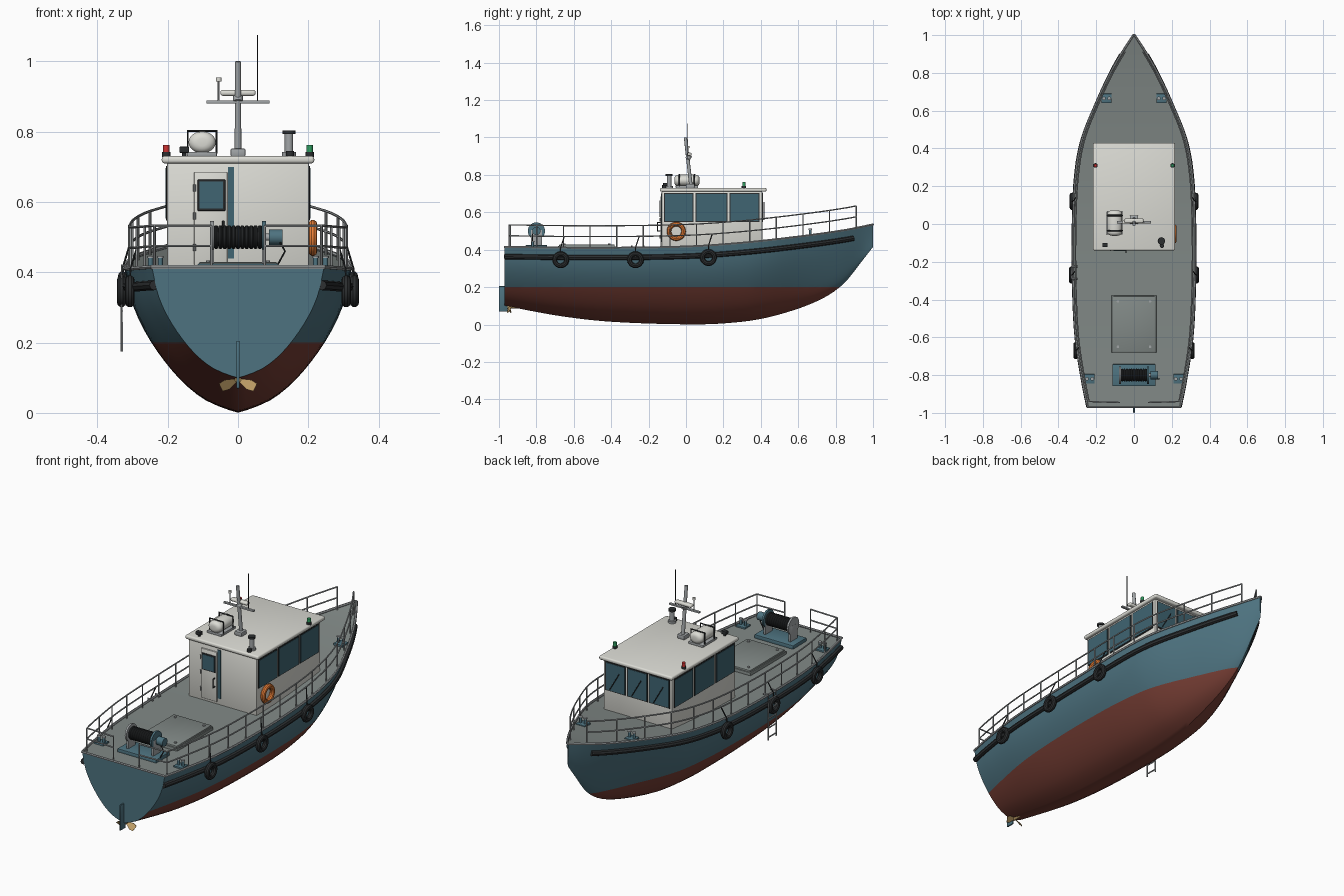
import bpy, bmesh, math
from mathutils import Vector

if "Cube" in bpy.data.objects:
    bpy.data.objects.remove(bpy.data.objects["Cube"])

def mat(name, r, g, b):
    m = bpy.data.materials.new(name); m.diffuse_color = (r, g, b, 1); return m
TEAL = mat("teal", .075, .17, .215); RED = mat("antifoul", .19, .05, .036); DECK = mat("deck", .22, .25, .24)
CREAM = mat("cream", .72, .72, .67); GLASS = mat("glass", .05, .13, .17); BLACK = mat("rubber", .025, .028, .03)
STEEL = mat("steel", .36, .38, .39); ORANGE = mat("orange", .85, .22, .04); BRASS = mat("brass", .55, .36, .14)
PORT = mat("port_red", .6, .03, .03); STBD = mat("starboard_green", .03, .35, .12)

# ---------- helpers ----------
def interp(tab, v):
    v = max(tab[0][0], min(tab[-1][0], v))
    def slope(i):
        a, b = tab[max(i - 1, 0)], tab[min(i + 1, len(tab) - 1)]
        return (b[1] - a[1]) / (b[0] - a[0])
    for i in range(len(tab) - 1):
        (x0, y0), (x1, y1) = tab[i], tab[i + 1]
        if v <= x1:
            h = x1 - x0; t = (v - x0) / h
            return (y0 * (1 + 2 * t) * (1 - t) ** 2 + slope(i) * h * t * (1 - t) ** 2
                    + y1 * t * t * (3 - 2 * t) + slope(i + 1) * h * t * t * (t - 1))

def finish(name, bm, *mats, smooth=True):
    bmesh.ops.recalc_face_normals(bm, faces=bm.faces)
    me = bpy.data.meshes.new(name); bm.to_mesh(me); bm.free()
    o = bpy.data.objects.new(name, me); bpy.context.collection.objects.link(o)
    for m in mats: me.materials.append(m)
    if smooth:
        bpy.ops.object.select_all(action='DESELECT')
        o.select_set(True); bpy.context.view_layer.objects.active = o
        bpy.ops.object.shade_smooth_by_angle(angle=math.radians(35))
    return o

def box(name, x0, x1, y0, y1, z0, z1, m, bevel=0, seg=2):
    bm = bmesh.new(); bmesh.ops.create_cube(bm, size=1)
    for v in bm.verts:
        v.co = ((x0 + x1) / 2 + v.co.x * (x1 - x0), (y0 + y1) / 2 + v.co.y * (y1 - y0), (z0 + z1) / 2 + v.co.z * (z1 - z0))
    if bevel:
        bmesh.ops.bevel(bm, geom=bm.edges[:], offset=bevel, segments=seg, affect='EDGES', profile=.5)
    return finish(name, bm, m, smooth=bool(bevel))

def cyl(name, p0, p1, r, m, n=16, r2=None):
    p0, p1 = Vector(p0), Vector(p1); d = p1 - p0
    bm = bmesh.new()
    bmesh.ops.create_cone(bm, cap_ends=True, segments=n, radius1=r, radius2=r if r2 is None else r2, depth=d.length)
    q = d.to_track_quat('Z', 'Y')
    for v in bm.verts: v.co = q @ v.co + (p0 + p1) / 2
    return finish(name, bm, m)

def tube(name, paths, r, m, closed=False, res=1):
    cu = bpy.data.curves.new(name, 'CURVE'); cu.dimensions = '3D'
    cu.bevel_depth = r; cu.bevel_resolution = res; cu.use_fill_caps = True
    for pts in paths:
        s = cu.splines.new('POLY'); s.points.add(len(pts) - 1); s.use_cyclic_u = closed
        for p, c in zip(s.points, pts): p.co = (*c, 1)
    tmp = bpy.data.objects.new(name, cu); bpy.context.collection.objects.link(tmp)
    bpy.context.view_layer.update()
    me = bpy.data.meshes.new_from_object(tmp.evaluated_get(bpy.context.evaluated_depsgraph_get()))
    bpy.data.objects.remove(tmp)
    bm = bmesh.new(); bm.from_mesh(me)
    return finish(name, bm, m)

def ring(name, c, R, r, m):
    n = 28
    return tube(name, [[(c[0], c[1] + R * math.cos(a * 2 * math.pi / n), c[2] + R * math.sin(a * 2 * math.pi / n))
                        for a in range(n)]], r, m, closed=True, res=3)

# ---------- hull lines ----------
BEAM = [(-.97, .245), (-.85, .27), (-.6, .308), (-.3, .322), (0, .322), (.25, .31), (.45, .275), (.65, .196), (.8, .125), (.9, .068), (1, .004)]
SHEER = [(-.97, .415), (-.5, .41), (0, .417), (.3, .437), (.6, .47), (.85, .505), (1, .535)]
KEEL = [(-.97, .1), (-.67, .045), (-.4, .015), (0, .001), (.2, .006), (.4, .03), (.6, .085), (.75, .15), (.85, .225), (.93, .325), (1, .415)]
SECT = [(0, 0), (.03, .13), (.1, .32), (.25, .54), (.49, .77), (.73, .92), (1, 1)]
beam, sheer, keel = (lambda y: interp(BEAM, y)), (lambda y: interp(SHEER, y)), (lambda y: interp(KEEL, y))
def hull_x(y, z):
    t = max(0, min(1, (z - keel(y)) / (sheer(y) - keel(y))))
    w = max(0, min(1, (y - .35) / .6)) * .6
    return beam(y) * (interp(SECT, t) * (1 - w) + t ** .85 * w)

YS = [-.97 + 1.97 * i / 56 for i in range(57)]
TS = [(j / 16) ** 1.5 for j in range(17)]
bm = bmesh.new(); rows = []
for y in YS:
    prof = [(hull_x(y, z), y, z) for z in [keel(y) + t * (sheer(y) - keel(y)) for t in TS]]
    rows.append([bm.verts.new((-x, y, z)) for x, y, z in prof[:0:-1]] + [bm.verts.new(p) for p in prof])
for a, b in zip(rows, rows[1:]):
    for j in range(len(a) - 1): bm.faces.new((a[j], a[j + 1], b[j + 1], b[j]))
transom = bm.faces.new(rows[0]); bm.faces.new(rows[-1])
side = [f for f in bm.faces if f is not transom]
bmesh.ops.bisect_plane(bm, geom=side + bm.edges[:] + bm.verts[:], plane_co=(0, 0, .2), plane_no=(0, 0, 1))
for f in bm.faces:
    f.material_index = int(f.calc_center_median().z < .2 and len(f.verts) < 10)
finish("hull", bm, TEAL, RED)

# deck and cap rail
bm = bmesh.new(); prev = None
for y in YS:
    cur = [bm.verts.new((s * max(beam(y) - .002, .002), y, sheer(y) - .006)) for s in (-1, 1)]
    if prev: bm.faces.new((prev[0], prev[1], cur[1], cur[0]))
    prev = cur
finish("deck", bm, DECK)
tube("cap_rail", [[(-beam(y), y, sheer(y)) for y in YS] + [(beam(y), y, sheer(y)) for y in YS[::-1]]], .006, STEEL, closed=True)

# rubbing strakes, tyre fenders with ropes
for s, tag in ((-1, "left"), (1, "right")):
    ys = [y for y in YS if y < .91]
    tube("rub_strake_" + tag, [[(s * (hull_x(y, sheer(y) - .052) + .004), y, sheer(y) - .052) for y in ys]], .014, BLACK, res=2)
    for i, y in enumerate((-.67, -.27, .12)):
        z = sheer(y) - .065; x = s * (hull_x(y, z) + .022)
        ring(f"tyre_{tag}_{i}", (x, y, z), .032, .0135, BLACK)
        tube(f"tyre_rope_{tag}_{i}", [[(x, y, z + .03), (s * (beam(y) + .006), y, sheer(y)), (s * (beam(y) - .012), y + .02, sheer(y) + .06)]], .003, BLACK)

    # guard rails and stern rails
    def rail(y, h): return (s * (beam(y) - .014), y, sheer(y) + h)
    ry = [-.94 + 1.85 * i / 39 for i in range(40)]
    posts = ry[::3]
    tube("guard_rail_" + tag, [[(s * .076, -.945, sheer(-.94) + h)] + [rail(y, h) for y in ry] for h in (.06, .118)]
         + [[rail(y, -.006), rail(y, .118)] for y in posts]
         + [[(s * .076, -.945, .405), (s * .076, -.945, sheer(-.94) + .118)]], .0038, STEEL)

    # twin bollards
    for end, bx, by in (("bow", .145, .665), ("stern", .235, -.82)):
        z = sheer(by); x = s * bx
        box(f"bollard_base_{end}_{tag}", x - .027, x + .027, by - .025, by + .025, z - .012, z + .002, TEAL, .002)
        for d in (-.014, .014):
            cyl(f"bollard_post_{end}_{tag}", (x + d, by, z), (x + d, by, z + .032), .007, TEAL)
            cyl(f"bollard_cap_{end}_{tag}", (x + d, by, z + .028), (x + d, by, z + .034), .0095, STEEL)

    # side windows
    for i, (a, b) in enumerate(((-.118, .04), (.05, .222), (.232, .392))):
        xs = sorted((s * .196, s * .205))
        box(f"window_frame_{tag}_{i}", *xs, a, b, .548, .702, BLACK)
        xs = sorted((s * .197, s * .207))
        box(f"side_window_{tag}_{i}", *xs, a + .005, b - .005, .553, .697, GLASS)

    # navigation lights
    cyl("nav_light_base_" + tag, (s * .204, .31, .728), (s * .204, .31, .742), .012, BLACK)
    cyl("nav_light_" + tag, (s * .204, .31, .742), (s * .204, .31, .762), .009, PORT if s < 0 else STBD)

# ---------- wheelhouse ----------
box("wheelhouse", -.202, .202, -.13, .408, .395, .715, CREAM, .006)
box("roof", -.217, .217, -.14, .43, .71, .731, CREAM, .008, 3)
for i in (-1, 0, 1):
    c = i * .13
    box(f"front_window_frame_{i}", c - .061, c + .061, .4, .411, .548, .702, BLACK)
    box(f"front_window_{i}", c - .056, c + .056, .4, .413, .553, .697, GLASS)
    cyl(f"wiper_{i}", (c + .03, .417, .56), (c - .025, .417, .655), .0025, BLACK, 6)
box("door", -.125, -.03, -.137, -.125, .42, .686, CREAM, .003)
box("door_window_frame", -.115, -.036, -.141, -.13, .575, .664, BLACK, .002)
box("door_window", -.109, -.042, -.143, -.13, .581, .658, GLASS)
box("aft_strip_window", -.028, -.011, -.134, -.125, .44, .7, GLASS)
for z in (.47, .56, .64): cyl("door_hinge", (-.124, -.139, z - .01), (-.124, -.139, z + .01), .004, STEEL, 10)
tube("door_handle", [[(-.042, -.135, .5), (-.042, -.152, .5), (-.042, -.152, .545), (-.042, -.135, .545)]], .0035, BLACK)
ring("lifebuoy", (.213, -.052, .498), .039, .0125, ORANGE)

# life raft canister in cradle
bm = bmesh.new()
bmesh.ops.create_cone(bm, cap_ends=True, segments=24, radius1=.031, radius2=.031, depth=.135)
bmesh.ops.bevel(bm, geom=[e for e in bm.edges if len(e.link_faces) == 2 and any(len(f.verts) > 4 for f in e.link_faces)],
                offset=.02, segments=4, affect='EDGES', profile=.5)
for v in bm.verts: v.co = (-.102 + v.co.x * 1.25, .005 + v.co.z, .77 + v.co.y)
finish("raft_canister", bm, CREAM)
box("raft_cradle", -.145, -.06, -.055, .065, .73, .743, STEEL, .002)
for y in (-.035, .045):
    tube("raft_strap", [[(-.143, y, .74), (-.143, y, .802), (-.061, y, .802), (-.061, y, .74)]], .004, BLACK, closed=True)

# exhaust stack, deck light
cyl("exhaust_base", (.145, -.09, .73), (.145, -.09, .742), .02, STEEL)
cyl("exhaust_pipe", (.145, -.09, .735), (.145, -.09, .795), .012, STEEL)
cyl("exhaust_cap", (.145, -.09, .793), (.145, -.09, .804), .019, BLACK)
cyl("deck_light_post", (-.153, -.11, .728), (-.153, -.11, .742), .006, BLACK)
box("deck_light", -.167, -.139, -.122, -.1, .74, .758, BLACK, .003)
cyl("vent_button", (.148, -.115, .73), (.148, -.115, .745), .012, BLACK)

# mast with crossbar, radar and aerials
box("mast_base", -.021, .021, .0, .045, .73, .752, STEEL, .003)
cyl("mast", (0, .026, .745), (0, -.003, 1.0), .0095, STEEL, 16, .0085)
box("mast_crossbar", -.09, .09, .003, .017, .88, .889, STEEL, .002)
cyl("radar_post", (0, .008, .885), (0, .02, .905), .014, STEEL)
box("radar_scanner", -.05, .05, .004, .03, .902, .919, CREAM, .007, 3)
cyl("wind_sensor_post", (-.055, .01, .885), (-.055, .01, .945), .003, STEEL, 8)
cyl("wind_sensor", (-.055, .01, .943), (-.055, .01, .955), .008, CREAM)
cyl("whip_aerial", (.055, .01, .885), (.055, .01, 1.075), .0018, BLACK, 6)

# cargo hatch
box("hatch_coaming", -.118, .118, -.684, -.376, .395, .42, DECK, .003)
box("hatch_lid", -.112, .112, -.678, -.382, .415, .429, DECK, .004)
for x in (-.085, .085):
    for y in (-.65, -.41): cyl("hatch_dog", (x, y, .428), (x, y, .434), .007, STEEL, 10)

# deck winch
box("winch_base", -.115, .115, -.858, -.742, .4, .425, TEAL, .004)
for x in (-.074, .074):
    box("winch_stand", x - .006, x + .006, -.83, -.77, .42, .505, STEEL, .002)
    cyl("winch_flange", (x - .005, -.8, .5), (x + .005, -.8, .5), .046, TEAL if x > 0 else STEEL, 28)
cyl("winch_drum", (-.07, -.8, .5), (.07, -.8, .5), .027, BLACK, 24)
for i in range(11): ring("winch_cable", (-.0625 + i * .0125, -.8, .5), .028, .0062, BLACK)
cyl("winch_shaft", (.07, -.8, .5), (.1, -.8, .5), .01, STEEL)
cyl("winch_motor", (.088, -.8, .5), (.127, -.8, .5), .022, TEAL, 20)
tube("winch_lever", [[(.112, -.82, .42), (.134, -.82, .46), (.12, -.82, .485)]], .003, BLACK)

# boarding ladder on the left
for y in (-.29, -.225): tube("ladder_stile", [[(-.3, y, .415), (-.331, y, .42), (-.331, y, .175)]], .004, STEEL)
for i in range(5): cyl("ladder_rung", (-.331, -.29, .19 + i * .05), (-.331, -.225, .19 + i * .05), .0035, STEEL, 8)

# rudder and propeller
box("rudder", -.004, .004, -1.0, -.955, .07, .205, TEAL, .0015)
cyl("propeller_shaft", (0, -.9, .095), (0, -.955, .095), .009, BRASS)
for i, a in enumerate((90, 205, 335)):
    a = math.radians(a); bm = bmesh.new()
    d, n = Vector((math.cos(a), 0, math.sin(a))), Vector((-math.sin(a), .7, math.cos(a)))
    c = Vector((0, -.945 if i else -.93, .095)); h = Vector((0, .0015, 0))
    pts = [c + d * r + n * w for r, w in ((.005, -.005), (.035, -.015), (.054, -.012), (.054, .012), (.035, .015), (.005, .005))]
    f, b = [[bm.verts.new(p + k * h) for p in pts] for k in (-1, 1)]
    bm.faces.new(f); bm.faces.new(b[::-1])
    for k in range(6): bm.faces.new((f[k - 1], f[k], b[k], b[k - 1]))
    finish("propeller_blade", bm, BRASS, smooth=False)

for m in bpy.data.materials:
    if m.users and not m.is_grease_pencil:
        m.use_nodes = True
        m.node_tree.nodes["Principled BSDF"].inputs["Base Color"].default_value = m.diffuse_color
